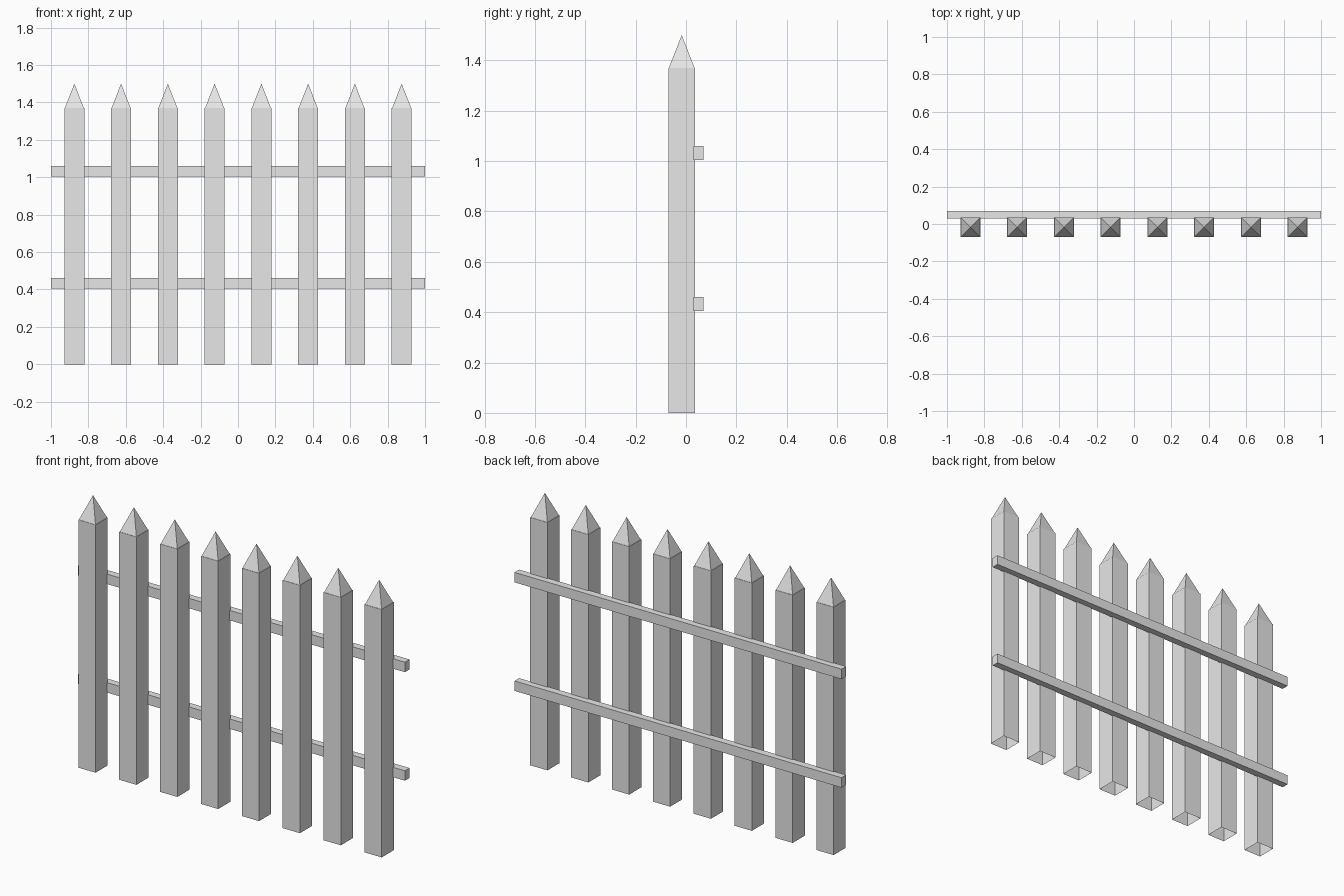
import bpy
import bmesh
from mathutils import Matrix, Vector

cube = bpy.data.objects.get("Cube")
if cube:
    bpy.data.objects.remove(cube, do_unlink=True)

# Single flat grey for the whole fence
grey = bpy.data.materials.new("light_grey")
grey.use_nodes = True
colour = (0.8, 0.8, 0.8, 1)
grey.diffuse_color = colour
grey.node_tree.nodes["Principled BSDF"].inputs["Base Color"].default_value = colour

COUNT = 8
PITCH = 0.25
WIDTH = 0.106
SHOULDER = 1.37
TIP = 1.5


def add_object(name, bm):
    mesh = bpy.data.meshes.new(name)
    bm.to_mesh(mesh)
    bm.free()
    mesh.materials.append(grey)
    obj = bpy.data.objects.new(name, mesh)
    bpy.context.collection.objects.link(obj)
    return obj


def box(low, high):
    low, high = Vector(low), Vector(high)
    bm = bmesh.new()
    place = Matrix.Translation((low + high) / 2) @ Matrix.Diagonal((*(high - low), 1))
    bmesh.ops.create_cube(bm, size=1, matrix=place)
    return bm


# Pickets: square posts, open underneath, with a four-sided point
half = WIDTH / 2
for i in range(COUNT):
    bm = box((-half, -half, 0), (half, half, SHOULDER))
    bm.normal_update()
    bottom = [f for f in bm.faces if f.normal.z < -0.5]
    bmesh.ops.delete(bm, geom=bottom, context="FACES_ONLY")
    top = next(f for f in bm.faces if f.normal.z > 0.5)
    # narrow shoulder around the point
    bmesh.ops.inset_region(bm, faces=[top], thickness=0.003)
    tip = bmesh.ops.poke(bm, faces=[top])["verts"][0]
    tip.co.z = TIP
    picket = add_object(f"picket_{i + 1}", bm)
    picket.location = ((i - (COUNT - 1) / 2) * PITCH, -0.017, 0)

# Rails: two long bars behind the pickets
for name, z in (("lower_rail", 0.405), ("upper_rail", 1.005)):
    add_object(name, box((-1, 0.03, z), (1, 0.07, z + 0.055)))
